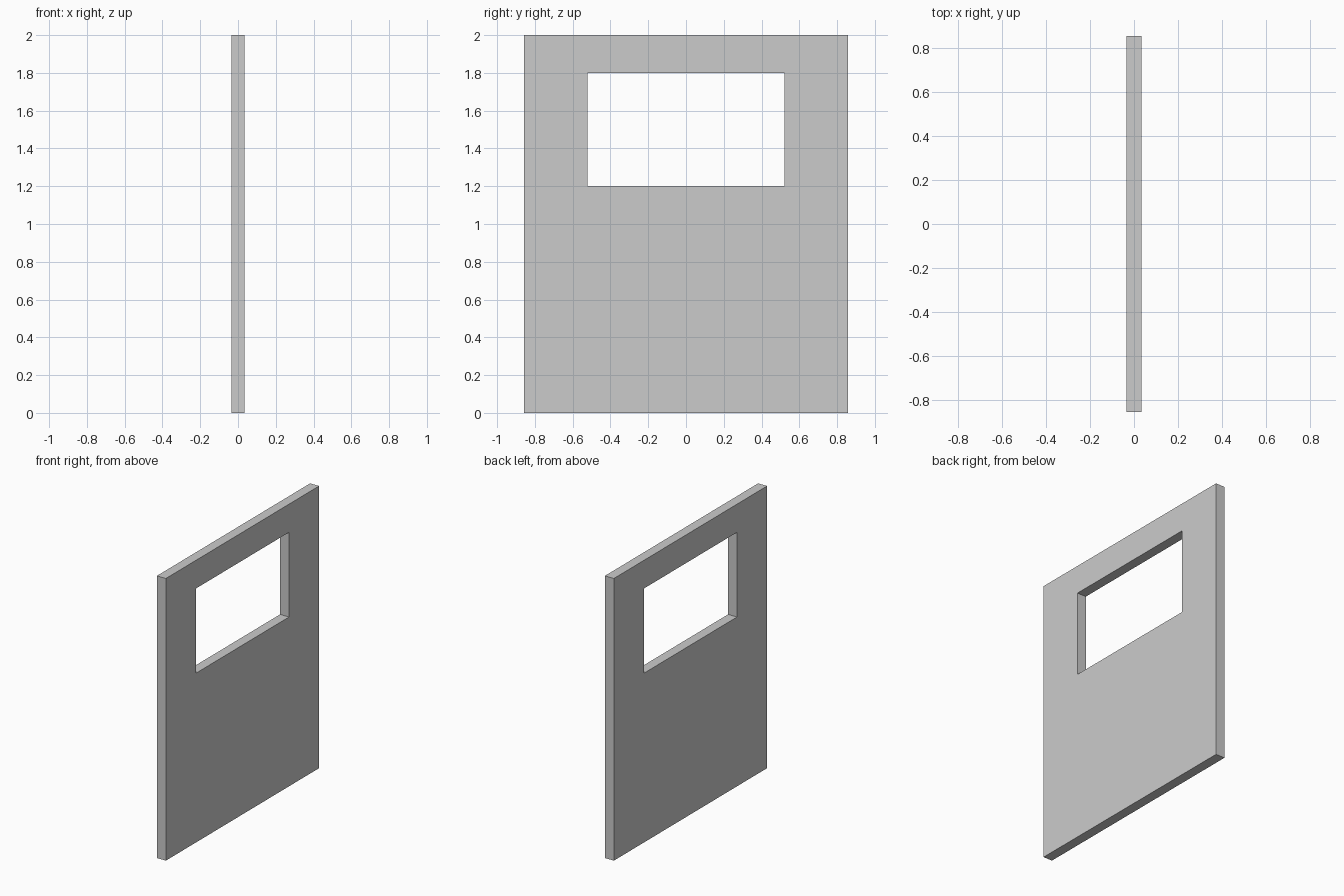
import bpy, bmesh

if "Cube" in bpy.data.objects:
    bpy.data.objects.remove(bpy.data.objects["Cube"])

HALF_T = 0.035                               # half the panel thickness
OUTER = (-0.858, 0.858, 0.0, 2.0)            # y min, y max, z min, z max
WINDOW = (-0.521, 0.521, 1.2, 1.8)

bm = bmesh.new()


def ring(x, rect):
    y0, y1, z0, z1 = rect
    return [bm.verts.new((x, y, z)) for y, z in ((y0, z0), (y1, z0), (y1, z1), (y0, z1))]


def bridge(a, b):
    for i in range(4):
        j = (i + 1) % 4
        bm.faces.new((a[i], a[j], b[j], b[i]))


# Wall panel: outer and window outlines on both sides, joined all round
out_l, out_r = ring(-HALF_T, OUTER), ring(HALF_T, OUTER)
win_l, win_r = ring(-HALF_T, WINDOW), ring(HALF_T, WINDOW)
loops = [out_l, out_r, win_r, win_l]
for k in range(4):
    bridge(loops[k], loops[(k + 1) % 4])
bmesh.ops.recalc_face_normals(bm, faces=bm.faces)

mesh = bpy.data.meshes.new("window_wall_panel")
bm.to_mesh(mesh)
bm.free()
panel = bpy.data.objects.new("window_wall_panel", mesh)
bpy.context.collection.objects.link(panel)
